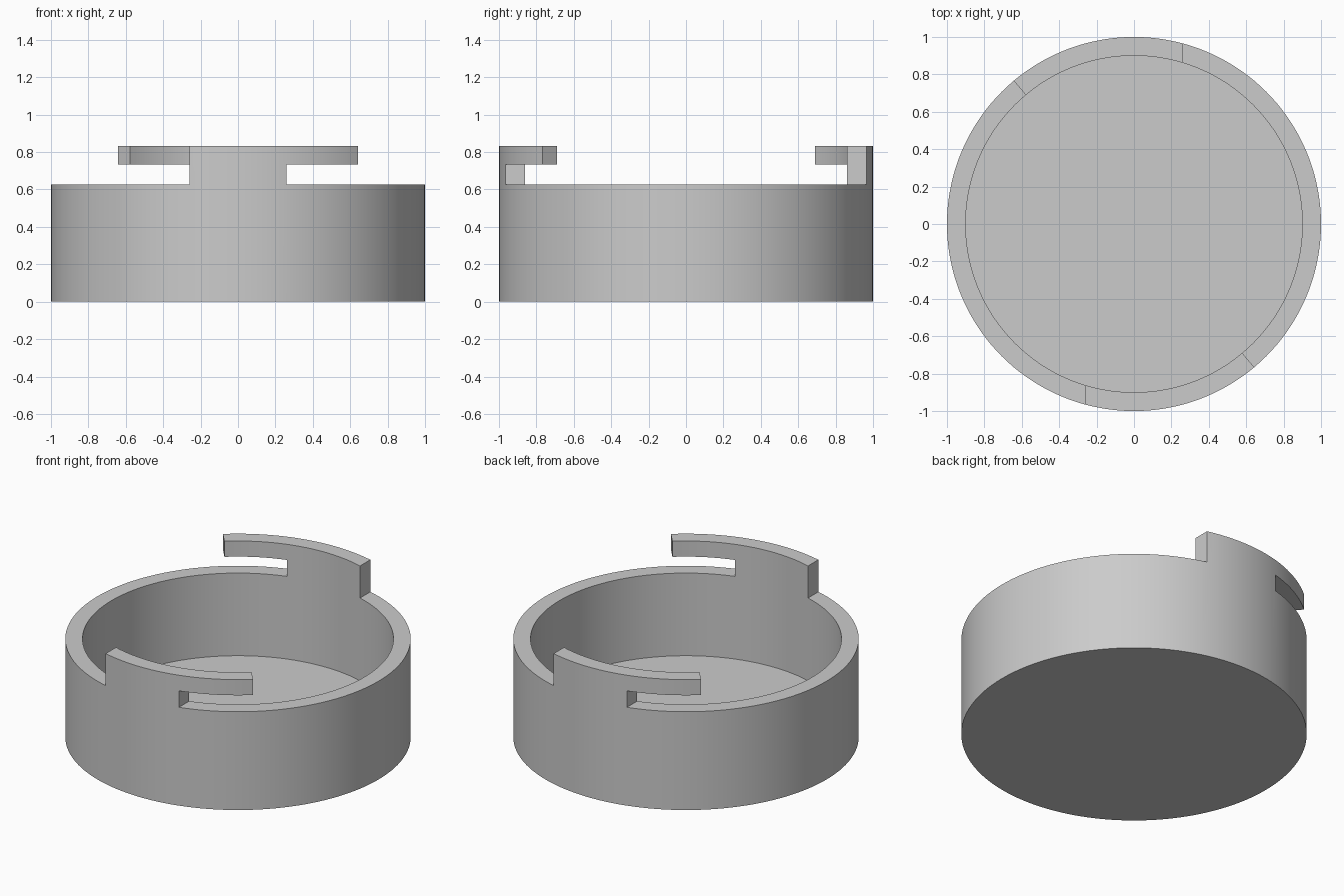
import bpy
import bmesh
import math

cube = bpy.data.objects.get("Cube")
if cube:
    bpy.data.objects.remove(cube, do_unlink=True)

OUTER, INNER = 1.0, 0.9
FLOOR = 0.1
LEVELS = [0.0, 0.628, 0.733, 0.833]   # base, rim, hook underside, hook top
STEM, HOOK = 15.0, 40.0               # half width of stem, end of hook (degrees)
COLUMNS = 144
STEP = 360 / COLUMNS

# Extra angle on the inside that makes the stem sides parallel
SKEW = math.degrees(math.asin(OUTER * math.sin(math.radians(STEM)) / INNER)) - STEM


def tab_angle(angle):
    """Angle from the middle of the nearest of the two opposite tabs."""
    return (angle + 90) % 180 - 90


def inner_skew(u):
    if abs(u) <= STEM:
        return SKEW * u / STEM
    return math.copysign(SKEW * max(0, (HOOK - abs(u)) / (HOOK - STEM)), u)


def position(column, level, inside):
    angle = column * STEP
    radius, z = OUTER, LEVELS[level]
    if inside:
        radius = INNER
        angle += inner_skew(tab_angle(angle))
        z = max(z, FLOOR)
    a = math.radians(angle)
    return radius * math.sin(a), -radius * math.cos(a), z


def is_solid(column, level):
    u = tab_angle((column + 0.5) * STEP)
    if level == 0:
        return True
    if level == 1:
        return abs(u) < STEM
    return level == 2 and -STEM < u < HOOK


bm = bmesh.new()
verts = {}


def vert(column, level, inside):
    key = (column % COLUMNS, level, inside)
    if key not in verts:
        verts[key] = bm.verts.new(position(*key))
    return verts[key]


def bridge(a, b):
    """Face across the wall thickness between two wall corners."""
    bm.faces.new([vert(*a, False), vert(*b, False), vert(*b, True), vert(*a, True)])


# Wall, stems and hooks as one closed shell
for c in range(COLUMNS):
    for k in range(3):
        if not is_solid(c, k):
            continue
        corners = [(c, k), (c + 1, k), (c + 1, k + 1), (c, k + 1)]
        for inside in (False, True):
            bm.faces.new([vert(*p, inside) for p in corners])
        neighbours = [(c, k - 1), (c + 1, k), (c, k + 1), (c - 1, k)]
        for side, n in enumerate(neighbours):
            if n[1] >= 0 and not is_solid(*n):
                bridge(corners[side], corners[(side + 1) % 4])

# Underside and inner floor
for inside in (False, True):
    bm.faces.new([vert(c, 0, inside) for c in range(COLUMNS)])

bmesh.ops.recalc_face_normals(bm, faces=bm.faces)
mesh = bpy.data.meshes.new("round_cup")
bm.to_mesh(mesh)
bm.free()

cup = bpy.data.objects.new("cup_with_twist_lock_hooks", mesh)
bpy.context.collection.objects.link(cup)

# Plain grey material
grey = bpy.data.materials.new("plain_grey")
grey.use_nodes = True
colour = (0.6, 0.6, 0.6, 1.0)
grey.diffuse_color = colour
grey.node_tree.nodes["Principled BSDF"].inputs["Base Color"].default_value = colour
mesh.materials.append(grey)

bpy.ops.object.select_all(action='DESELECT')
cup.select_set(True)
bpy.context.view_layer.objects.active = cup
bpy.ops.object.shade_smooth_by_angle()
